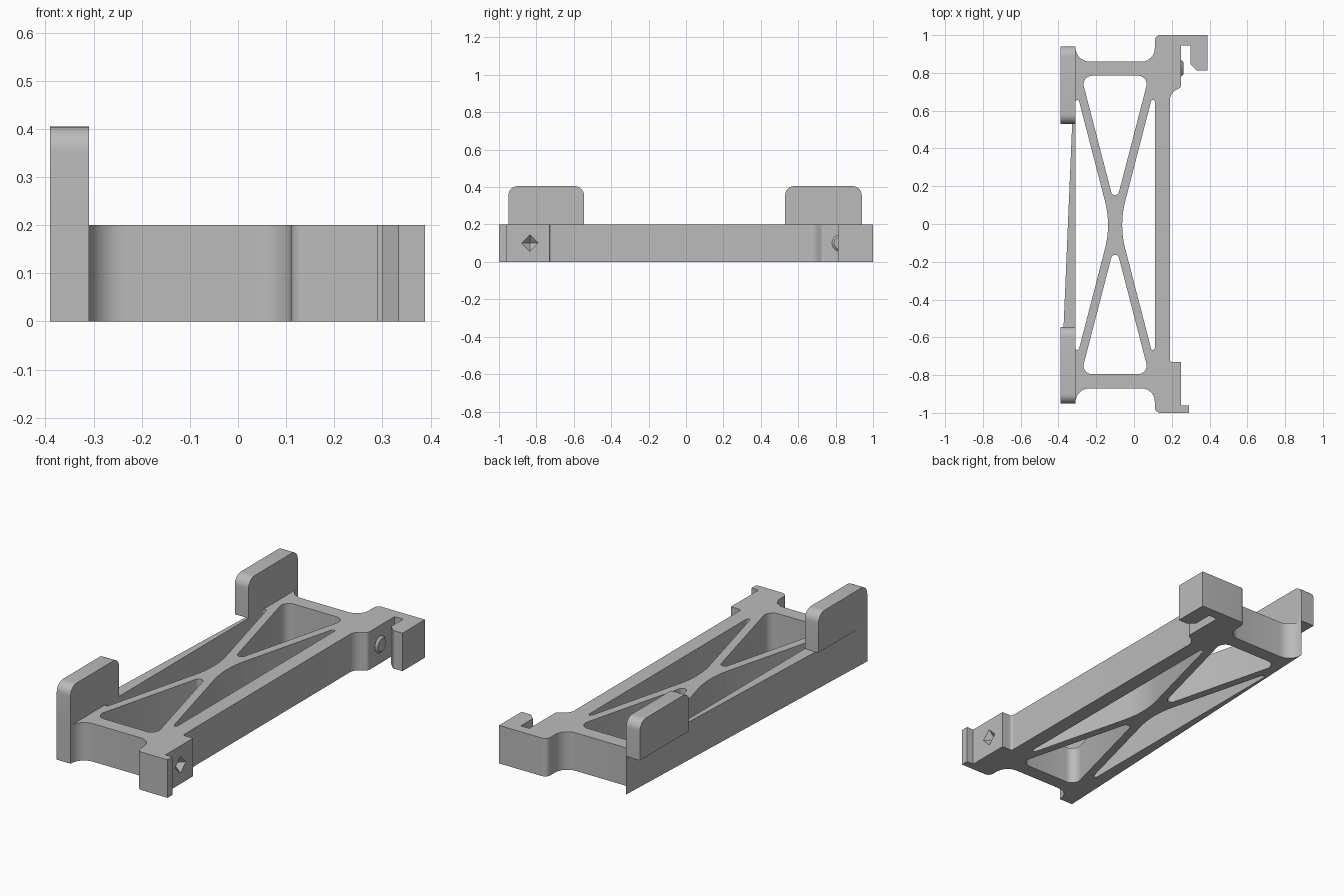
import bpy, bmesh, math
from mathutils import Vector

if "Cube" in bpy.data.objects:
    bpy.data.objects.remove(bpy.data.objects["Cube"], do_unlink=True)

grey = bpy.data.materials.new("plain grey")
grey.use_nodes = True
colour = (0.5, 0.5, 0.5, 1)
grey.diffuse_color = colour
grey.node_tree.nodes["Principled BSDF"].inputs["Base Color"].default_value = colour

HEIGHT = 0.2
MID_X, MID_Y = -0.1, -0.005


def rounded(corners, steps=8):
    """Turn (x, y, radius) corners into a polygon with filleted corners."""
    path = []
    for i, (x, y, r) in enumerate(corners):
        p = Vector((x, y, 0))
        if not r:
            path.append(p)
            continue
        a = (Vector((*corners[i - 1][:2], 0)) - p).normalized()
        b = (Vector((*corners[(i + 1) % len(corners)][:2], 0)) - p).normalized()
        half = a.angle(b) / 2
        centre = p + (a + b).normalized() * r / math.sin(half)
        start = (p + a * r / math.tan(half) - centre).normalized()
        end = (p + b * r / math.tan(half) - centre).normalized()
        path += [centre + start.slerp(end, k / steps) * r for k in range(steps + 1)]
    return path


def extrude(name, loops, thickness):
    """Fill the loops (inner ones become holes) and extrude about local z = 0."""
    curve = bpy.data.curves.new(name, "CURVE")
    curve.dimensions = "2D"
    curve.fill_mode = "BOTH"
    curve.extrude = thickness / 2
    for loop in loops:
        spline = curve.splines.new("POLY")
        spline.points.add(len(loop) - 1)
        for point, co in zip(spline.points, loop):
            point.co = (*co, 1)
        spline.use_cyclic_u = True
    helper = bpy.data.objects.new(name + " profile", curve)
    bpy.context.collection.objects.link(helper)
    graph = bpy.context.evaluated_depsgraph_get()
    mesh = bpy.data.meshes.new_from_object(helper.evaluated_get(graph))
    bpy.data.objects.remove(helper, do_unlink=True)
    bm = bmesh.new()
    bm.from_mesh(mesh)
    bmesh.ops.remove_doubles(bm, verts=bm.verts, dist=0.0001)
    bmesh.ops.recalc_face_normals(bm, faces=bm.faces)
    bm.to_mesh(mesh)
    bm.free()
    obj = bpy.data.objects.new(name, mesh)
    bpy.context.collection.objects.link(obj)
    return obj


def finish(obj):
    obj.data.materials.clear()
    obj.data.materials.append(grey)
    bpy.ops.object.select_all(action="DESELECT")
    obj.select_set(True)
    bpy.context.view_layer.objects.active = obj
    bpy.ops.object.shade_smooth_by_angle(angle=math.radians(30))


# Frame outline: left rail, front bar and lip, right rail, rear hook, rear bar
outline = [
    (-0.39, -0.95, 0), (-0.31, -0.95, 0), (-0.31, -0.87, 0.075),
    (0.11, -0.87, 0.07), (0.11, -1, 0.03), (0.29, -1, 0),
    (0.29, -0.96, 0), (0.25, -0.96, 0), (0.25, -0.73, 0),
    (0.19, -0.73, 0.012), (0.19, 0.69, 0.06), (0.25, 0.725, 0.02),
    (0.25, 0.945, 0), (0.3, 0.945, 0), (0.3, 0.845, 0),
    (0.333, 0.813, 0), (0.388, 0.813, 0), (0.388, 1, 0),
    (0.11, 1, 0.03), (0.11, 0.86, 0.07), (-0.31, 0.86, 0.075),
    (-0.31, 0.94, 0),
]

# Openings left between the crossed struts, mirrored about the frame centre
end_opening = [(-0.18, 0.79, 0.045), (0.18, 0.79, 0.045), (0, 0.095, 0.021)]
side_opening = [(-0.21, 0.73, 0.01), (-0.021, 0, 0.5), (-0.21, -0.73, 0.01)]
loops = [rounded(outline)]
for s in (1, -1):
    loops.append(rounded([(MID_X + x, MID_Y + s * y, r) for x, y, r in end_opening]))
    loops.append(rounded([(MID_X + s * x, MID_Y + y, r) for x, y, r in side_opening]))
frame = extrude("frame", loops, HEIGHT)
frame.location.z = HEIGHT / 2

# Pyramid-shaped dimple in the front block
bpy.ops.mesh.primitive_cone_add(vertices=4, radius1=0.056, depth=0.05,
                                location=(0.235, -0.835, HEIGHT / 2),
                                rotation=(0, -math.pi / 2, 0))
cutter = bpy.context.object
cutter.name = "dimple_cutter"
cutter.hide_render = True
bpy.context.view_layer.objects.active = frame
cut = frame.modifiers.new("dimple", "BOOLEAN")
cut.operation = "DIFFERENCE"
cut.solver = "EXACT"
cut.object = cutter
bpy.ops.object.modifier_apply(modifier=cut.name)
bpy.data.objects.remove(cutter, do_unlink=True)
finish(frame)

# Round stud on the rear block
bpy.ops.mesh.primitive_cone_add(vertices=32, radius1=0.045, radius2=0.033, depth=0.012,
                                location=(0.255, 0.825, HEIGHT / 2),
                                rotation=(0, math.pi / 2, 0))
stud = bpy.context.object
stud.name = "stud"
finish(stud)

# Upright tabs with rounded top corners on the left rail
for name, low, high in (("front_tab", -0.95, -0.545), ("rear_tab", 0.53, 0.94)):
    profile = [(low, HEIGHT, 0), (high, HEIGHT, 0),
               (high, 0.405, 0.05), (low, 0.405, 0.05)]
    tab = extrude(name, [rounded(profile)], 0.08)
    tab.rotation_euler = (math.pi / 2, 0, math.pi / 2)
    tab.location.x = -0.35
    finish(tab)
